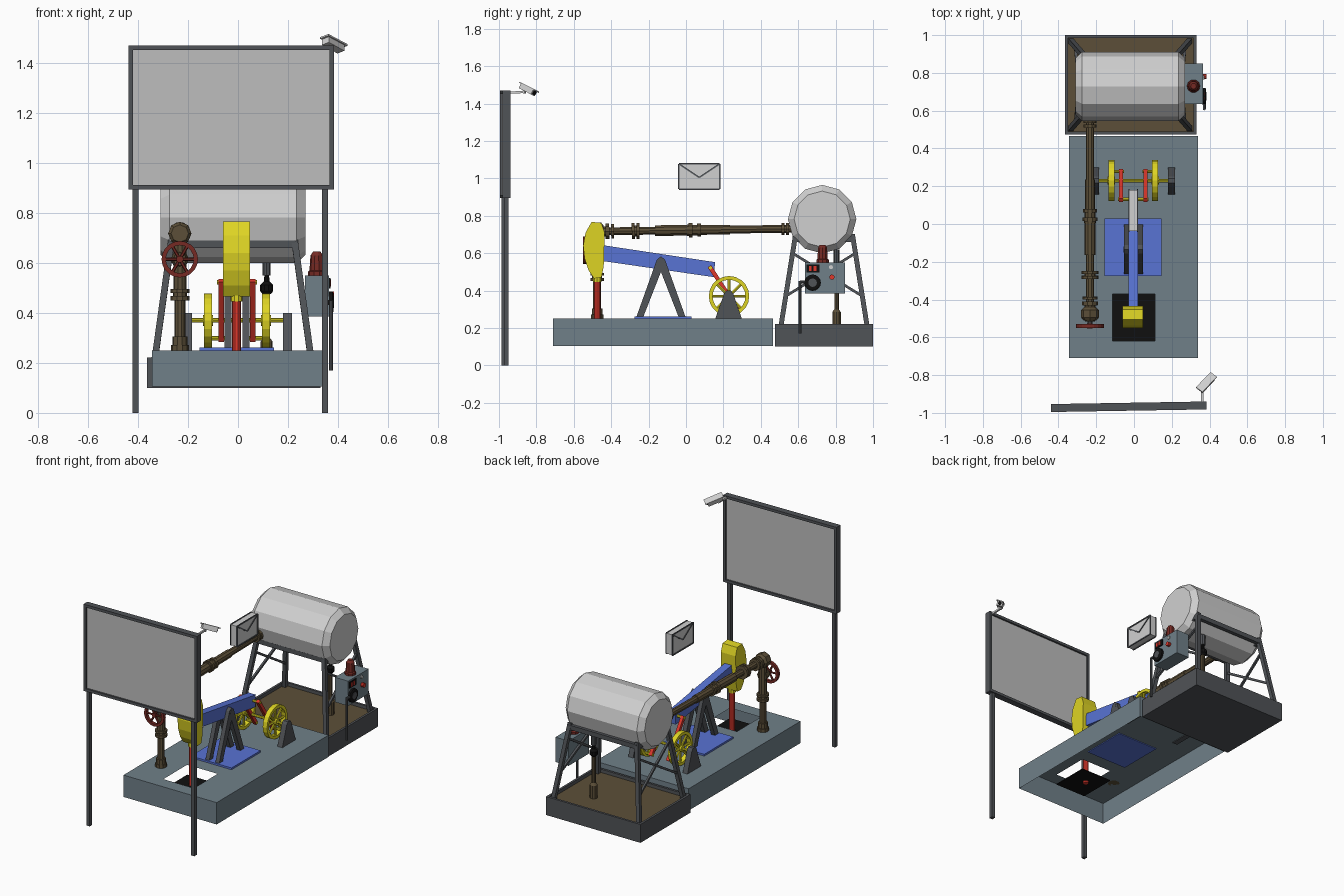
import bpy, bmesh, math
from mathutils import Vector

if "Cube" in bpy.data.objects:
    bpy.data.objects.remove(bpy.data.objects["Cube"])


def material(name, rgb):
    m = bpy.data.materials.new(name)
    lin = [((c / 255 + 0.055) / 1.055) ** 2.4 if c > 10 else c / 255 / 12.92 for c in rgb]
    m.diffuse_color = (*lin, 1)
    m.use_nodes = True
    m.node_tree.nodes["Principled BSDF"].inputs["Base Color"].default_value = m.diffuse_color
    return m


DARK = material("dark grey steel", (80, 83, 87))
SLATE = material("slate concrete", (112, 128, 137))
LIGHT = material("light grey paint", (208, 208, 208))
PANEL = material("panel grey", (190, 190, 190))
BROWN = material("oily brown", (92, 79, 56))
YELLOW = material("yellow paint", (222, 212, 36))
RED = material("red paint", (222, 56, 44))
MAROON = material("dark red", (118, 42, 36))
BLUE = material("blue paint", (88, 115, 212))
BLACK = material("black", (16, 16, 16))


def finish(name, bm, mat):
    bmesh.ops.recalc_face_normals(bm, faces=bm.faces)
    me = bpy.data.meshes.new(name)
    bm.to_mesh(me)
    bm.free()
    me.materials.append(mat)
    ob = bpy.data.objects.new(name, me)
    bpy.context.collection.objects.link(ob)
    return ob


def loft(name, rings, mat, closed=False):
    """Skin between equal-length rings; cap the ends unless closed on itself."""
    bm = bmesh.new()
    vs = [[bm.verts.new(p) for p in r] for r in rings]
    n = len(vs[0])
    pairs = list(zip(vs, vs[1:])) + ([(vs[-1], vs[0])] if closed else [])
    for a, b in pairs:
        for i in range(n):
            bm.faces.new((a[i], a[(i + 1) % n], b[(i + 1) % n], b[i]))
    if not closed:
        bm.faces.new(vs[0])
        bm.faces.new(vs[-1])
    return finish(name, bm, mat)


def axes(d):
    d = Vector(d).normalized()
    ref = Vector((1, 0, 0)) if abs(d.x) < 0.9 else Vector((0, 0, 1))
    u = (ref - d * ref.dot(d)).normalized()
    return d, u, d.cross(u)


def lathe(name, origin, direction, profile, mat, sides=12, closed=False):
    """Turned part: profile of (distance along axis, radius)."""
    o = Vector(origin)
    d, u, v = axes(direction)
    ang = [2 * math.pi * i / sides for i in range(sides)]
    return loft(name, [[o + d * t + (u * math.cos(a) + v * math.sin(a)) * r for a in ang]
                       for t, r in profile], mat, closed)


def rod(name, p, q, r, mat, sides=8):
    d = Vector(q) - Vector(p)
    return lathe(name, p, d, [(0, r), (d.length, r)], mat, sides)


def bar(name, p, q, w, h, mat):
    """Square-section beam between two points; w runs along the x-like axis."""
    p, q = Vector(p), Vector(q)
    d, u, v = axes(q - p)
    return loft(name, [[c + u * w / 2 * i + v * h / 2 * j for i, j in
                        ((-1, -1), (1, -1), (1, 1), (-1, 1))] for c in (p, q)], mat)


def prism(name, yz, x0, x1, mat):
    return loft(name, [[(x, y, z) for y, z in yz] for x in (x0, x1)], mat)


def box(name, x0, x1, y0, y1, z0, z1, mat):
    return prism(name, [(y0, z0), (y1, z0), (y1, z1), (y0, z1)], x0, x1, mat)


def wheel(name, c, axis, r, width, thick, spokes, mat):
    lathe(name + "_rim", c, axis, [(-width / 2, r), (width / 2, r), (width / 2, r - thick),
                                   (-width / 2, r - thick)], mat, 20, True)
    d, u, v = axes(axis)
    for i in range(spokes):
        a = 2 * math.pi * i / spokes
        rod(name + "_spoke", c, Vector(c) + (u * math.cos(a) + v * math.sin(a)) * (r - thick / 2),
            thick * 0.4, mat, 6)
    lathe(name + "_hub", c, axis, [(-width * .6, r * .2), (width * .6, r * .2)], mat, 10)


# concrete platform: open underside, square well opening
bm = bmesh.new()
xs, ys = [-.345, -.115, .11, .34], [-.71, -.62, -.37, .465]
g = [[bm.verts.new((x, y, .25)) for y in ys] for x in xs]
for i in range(3):
    for j in range(3):
        if (i, j) != (1, 1):
            bm.faces.new((g[i][j], g[i + 1][j], g[i + 1][j + 1], g[i][j + 1]))
skirt = [e for e in bm.edges if e.is_boundary and any(
    v.co.x in (g[0][0].co.x, g[3][0].co.x) or v.co.y in (g[0][0].co.y, g[0][3].co.y) for v in e.verts)]
ext = bmesh.ops.extrude_edge_only(bm, edges=skirt)["geom"]
for v in ext:
    if isinstance(v, bmesh.types.BMVert):
        v.co.z = .105
finish("platform", bm, SLATE)
box("well_cover", -.115, .11, -.62, -.37, .178, .184, BLACK)

# spill tray with oily floor
box("tray_bottom", -.365, .33, .475, 1.0, .1, .12, DARK)
for y0, y1 in ((.475, .49), (.985, 1.0)):
    box("tray_wall", -.365, .33, y0, y1, .12, .222, DARK)
for x0, x1 in ((-.365, -.35), (.315, .33)):
    box("tray_wall", x0, x1, .49, .985, .12, .222, DARK)
box("tray_oil", -.35, .315, .49, .985, .12, .2, BROWN)

# storage tank and stand
lathe("tank", (-.31, .728, .782), (1, 0, 0),
      [(0, .15), (.035, .183), (.545, .183), (.58, .15)], LIGHT, 12)


def leg_point(sx, sy, z):
    t = (z - .2) / .5
    return (-.02 + sx * (.315 - .07 * t), .738 + sy * (.232 - .08 * t), z)


for sx in (-1, 1):
    for sy in (-1, 1):
        bar("tank_leg", leg_point(sx, sy, .19), leg_point(sx, sy, .70), .026, .026, DARK)
        bar("stand_brace", leg_point(sx, sy, .37), leg_point(sx, -sy, .60), .014, .014, DARK)
    bar("stand_side_rail", leg_point(sx, -1, .675), leg_point(sx, 1, .675), .025, .03, DARK)
for sy in (-1, 1):
    bar("stand_cross_rail", leg_point(-1, sy, .675), leg_point(1, sy, .675), .03, .025, DARK)

# drain pipe and valve under the tank
lathe("drain_pipe", (.115, .805, .2), (0, 0, 1),
      [(0, .024), (.085, .024), (.1, .013), (.29, .013)], BROWN, 10)
lathe("drain_valve", (.115, .805, .475), (0, 0, 1),
      [(0, .015), (.012, .026), (.036, .026), (.05, .012), (.085, .008)], BLACK, 10)
rod("drain_stem", (.115, .805, .55), (.115, .805, .62), .016, DARK)

# control box with beacon, gauge and buttons
box("control_box", .268, .365, .635, .85, .385, .55, SLATE)
lathe("beacon", (.315, .73, .55), (0, 0, 1),
      [(0, .035), (.015, .035), (.02, .029), (.08, .025), (.095, .015)], MAROON, 10)
lathe("gauge_bezel", (.36, .677, .442), (1, 0, 0), [(0, .044), (.018, .044), (.022, .036)], BLACK, 16)
rod("gauge_face", (.38, .677, .442), (.384, .677, .442), .023, DARK, 12)
box("display", .36, .37, .645, .715, .498, .54, BLACK)
for y in (.665, .69):
    box("display_digit", .369, .373, y - .007, y + .007, .506, .532, RED)
rod("red_button", (.36, .78, .472), (.385, .78, .472), .014, RED, 10)
rod("grey_button", (.36, .775, .525), (.372, .775, .525), .011, LIGHT, 10)
rod("conduit", (.372, .61, .17), (.372, .61, .45), .008, DARK)
rod("conduit_elbow", (.372, .61, .445), (.372, .66, .445), .008, DARK)

# pump frame
box("frame_plate", -.155, .145, -.275, .03, .245, .262, BLUE)
for x in (-.04, .033):
    prism("a_frame", [(-.265, .26), (-.228, .26), (-.134, .5), (-.04, .26), (-.003, .26),
                      (-.112, .565), (-.134, .583), (-.156, .565)], x - .014, x + .014, DARK)
rod("beam_pivot", (-.055, -.134, .55), (.048, -.134, .55), .016, DARK)
prism("walking_beam", [(-.46, .56), (.15, .472), (.155, .552), (-.46, .645)], -.03, .022, BLUE)
prism("horse_head", [(-.505, .767), (-.452, .762), (-.435, .71), (-.44, .53), (-.452, .47),
                     (-.492, .465), (-.522, .51), (-.542, .57), (-.55, .64), (-.537, .71)],
      -.06, .048, YELLOW)
rod("polished_rod", (-.006, -.475, .165), (-.006, -.475, .48), .018, RED, 10)
lathe("rod_clamp", (-.006, -.475, .445), (0, 0, 1), [(0, .024), (.025, .024)], YELLOW, 10)

# crank wheels, connecting rods and bearings
rod("axle", (-.205, .23, .37), (.2, .23, .37), .009, YELLOW)
for s in (-1, 1):
    wheel("crank_wheel", (-.004 + s * .116, .23, .37), (1, 0, 0), .108, .032, .02, 8, YELLOW)
    x = -.004 + s * .064
    bar("connecting_rod", (x, .125, .53), (x, .283, .29), .022, .022, RED)
    rod("crank_pin", (x - s * .015, .278, .298), (x + s * .06, .278, .298), .009, YELLOW)
    rod("beam_pin", (-.004, .13, .522), (x + s * .016, .13, .522), .009, YELLOW)
    xb = -.002 + s * .2
    prism("bearing_block", [(.155, .245), (.3, .245), (.252, .385), (.24, .4), (.216, .4), (.204, .385)],
          xb - .018, xb + .018, DARK)

# flow line: wellhead riser, elbow and run to the tank
PX, PY = -.233, -.475
lathe("riser", (PX, PY, .25), (0, 0, 1),
      [(0, .036), (.022, .036), (.022, .03), (.055, .03), (.055, .022), (.2, .022), (.2, .038), (.217, .038),
       (.217, .028), (.23, .028), (.23, .038), (.245, .038), (.245, .026), (.48, .026)], BROWN, 10)
lathe("elbow", (PX, PY - .035, .718), (0, 1, 0),
      [(0, .035), (.015, .047), (.055, .047), (.07, .03)], BROWN, 8)
run = [(0, .028)]
for t, r, w, after in ((.045, .043, .02, .022), (.075, .04, .015, .022), (.185, .045, .016, .03),
                       (.21, .045, .016, .022), (.31, .03, .17, .033), (.49, .04, .02, .03),
                       (.535, .037, .02, .027), (.71, .022, .25, .022), (.985, .034, .016, .022),
                       (1.01, .034, .016, .022)):
    run += [(t, run[-1][1]), (t, r), (t + w, r), (t + w, after)]
lathe("flow_pipe", (PX, PY, .716), (0, 1, .014), run + [(1.1, .022)], BROWN, 10)

# hand wheel valve
rod("valve_stem", (PX, PY, .615), (PX, -.55, .615), .012, DARK)
lathe("valve_bonnet", (PX, -.515, .615), (0, 1, 0), [(0, .026), (.05, .036)], BROWN, 8)
wheel("hand_wheel", (PX, -.54, .615), (0, 1, 0), .073, .02, .017, 6, MAROON)

# display board on two posts, slightly skewed
def by(x):
    return -.967 + .017 * x


L, R = -.43, .376
bar("board_panel", (L, by(L), 1.183), (R, by(R), 1.183), .555, .018, PANEL)
for z in (.903, 1.461):
    bar("board_rail", (L - .008, by(L), z), (R + .008, by(R), z), .018, .042, DARK)
for x in (L, R):
    bar("board_stile", (x, by(x), .895), (x, by(x), 1.47), .018, .042, DARK)
for x in (-.411, .349):
    bar("board_post", (x, by(x), 0), (x, by(x), .91), .024, .026, DARK)

# security camera
bar("camera_bracket", (.362, -.95, 1.458), (.362, -.865, 1.462), .012, .012, LIGHT)
rod("camera_mount", (.362, -.865, 1.455), (.367, -.86, 1.49), .01, LIGHT)
bar("camera_body", (.35, -.877, 1.492), (.412, -.812, 1.458), .036, .032, LIGHT)
bar("camera_hood", (.345, -.878, 1.507), (.422, -.798, 1.466), .044, .007, LIGHT)
rod("camera_lens", (.408, -.816, 1.46), (.416, -.808, 1.456), .011, BLACK)

# floating envelope sign with outlined flap on both faces
EY0, EY1, EZ0, EZ1 = -.038, .18, .943, 1.078
box("envelope", -.026, .018, EY0, EY1, EZ0, EZ1, LIGHT)
mid = ((EY0 + EY1) / 2, 1.005)
corners = [(EY0, EZ0), (EY1, EZ0), (EY1, EZ1), (EY0, EZ1)]
for x in (-.027, .019):
    for (a, b), (c, d) in list(zip(corners, corners[1:] + corners[:1])) + [
            (corners[3], mid), (mid, corners[2])]:
        bar("envelope_outline", (x, a, b), (x, c, d), .006, .008, DARK)
